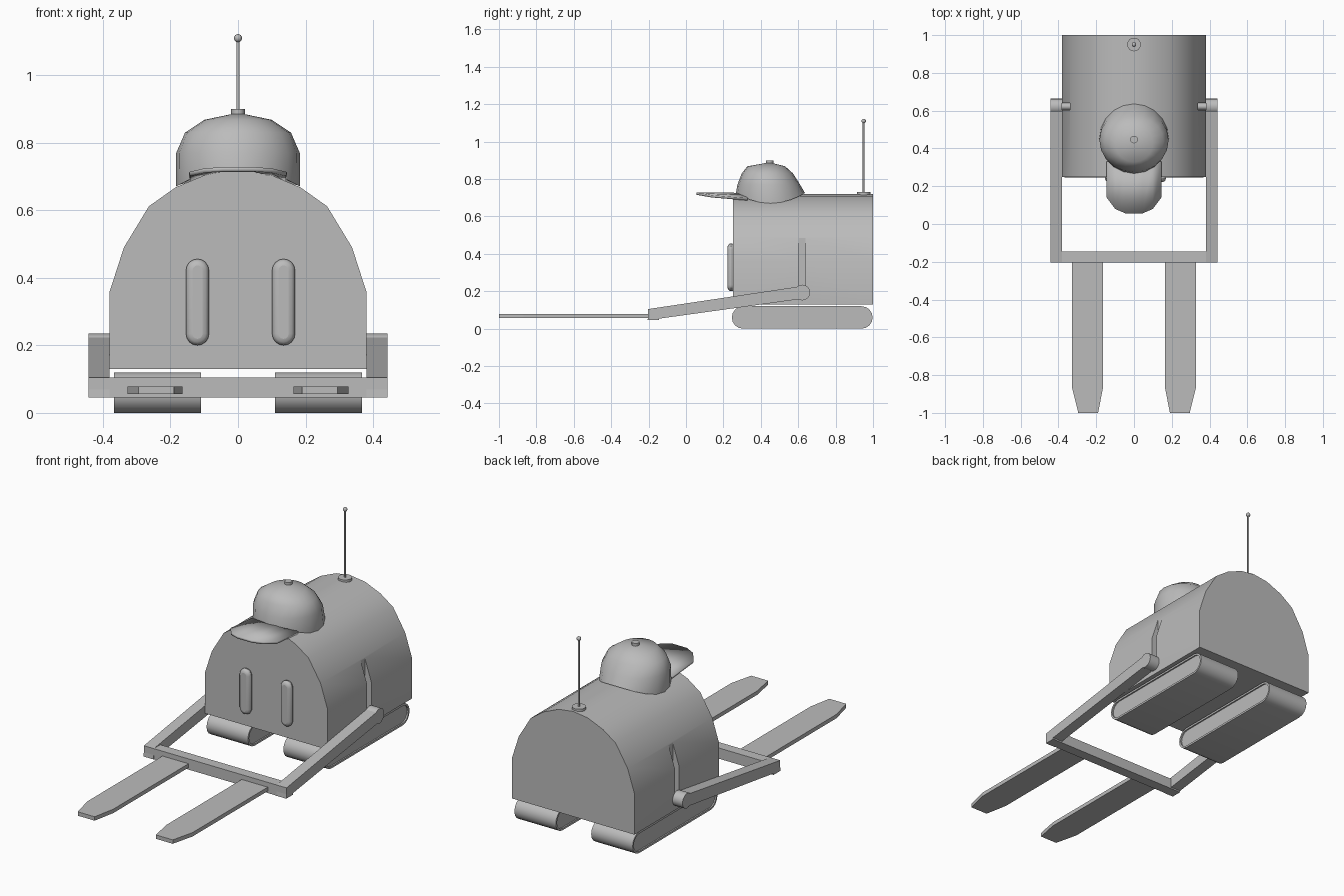
import bpy, bmesh, math
from mathutils import Matrix

if "Cube" in bpy.data.objects:
    bpy.data.objects.remove(bpy.data.objects["Cube"])

grey = bpy.data.materials.new("grey")
grey.diffuse_color = (0.5, 0.5, 0.5, 1)
grey.use_nodes = True
grey.node_tree.nodes["Principled BSDF"].inputs["Base Color"].default_value = grey.diffuse_color


def finish(name, bm, angle=None):
    bmesh.ops.recalc_face_normals(bm, faces=bm.faces)
    me = bpy.data.meshes.new(name)
    bm.to_mesh(me)
    bm.free()
    me.materials.append(grey)
    ob = bpy.data.objects.new(name, me)
    bpy.context.collection.objects.link(ob)
    if angle:
        bpy.ops.object.select_all(action='DESELECT')
        ob.select_set(True)
        bpy.context.view_layer.objects.active = ob
        bpy.ops.object.shade_smooth_by_angle(angle=math.radians(angle))
    return ob


def prism(name, pts, axis, a, b, angle=None):
    """Extrude a 2D outline along an axis from a to b."""
    bm = bmesh.new()
    place = {'x': lambda p, t: (t, p[0], p[1]),
             'y': lambda p, t: (p[0], t, p[1]),
             'z': lambda p, t: (p[0], p[1], t)}[axis]
    lo = [bm.verts.new(place(p, a)) for p in pts]
    hi = [bm.verts.new(place(p, b)) for p in pts]
    bm.faces.new(lo)
    bm.faces.new(hi)
    n = len(pts)
    for i in range(n):
        j = (i + 1) % n
        bm.faces.new((lo[i], lo[j], hi[j], hi[i]))
    return finish(name, bm, angle)


def box(name, x, y, z):
    return prism(name, [(x[0], y[0]), (x[1], y[0]), (x[1], y[1]), (x[0], y[1])], 'z', *z)


def circle(cx, cy, r, n):
    return [(cx + r * math.cos(2 * math.pi * i / n), cy + r * math.sin(2 * math.pi * i / n))
            for i in range(n)]


def stadium(y0, y1, z0, z1, n=8):
    r, zc = (z1 - z0) / 2, (z0 + z1) / 2
    pts = []
    for cy, start in ((y1 - r, -90), (y0 + r, 90)):
        for i in range(n + 1):
            a = math.radians(start + 180 * i / n)
            pts.append((cy + r * math.cos(a), zc + r * math.sin(a)))
    return pts


def cut(ob, cutter):
    m = ob.modifiers.new("cut", 'BOOLEAN')
    m.operation = 'DIFFERENCE'
    m.solver = 'EXACT'
    m.object = cutter
    cutter.hide_render = True
    cutter.hide_set(True)


# Arched body
half = [(0.38, 0.13), (0.38, 0.36), (0.338, 0.49), (0.264, 0.612), (0.185, 0.668), (0.09, 0.708)]
body = prism("body", half + [(0, 0.72)] + [(-x, z) for x, z in reversed(half)], 'y', 0.25, 1.0, 35)

for s, side in ((-1, "left"), (1, "right")):
    def span(a, b):
        return tuple(sorted((s * a, s * b)))

    # Slot in the body wall with the arm pivot pin
    cut(body, box(side + "_slot_cutter", span(0.34, 0.5), (0.603, 0.64), (0.17, 0.52)))
    prism(side + "_pivot_pin", circle(0.622, 0.193, 0.018, 12), 'x', *span(0.335, 0.39), 35)
    prism(side + "_pivot_barrel", circle(0.622, 0.193, 0.042, 16), 'x', *span(0.381, 0.443), 35)

    # Lift arm
    prism(side + "_arm", [(-0.205, 0.045), (-0.2, 0.105), (0.61, 0.226), (0.622, 0.16)],
          'x', *span(0.381, 0.443))

    # Fork tine with tapered tip
    prism(side + "_fork", [(s * x, y) for x, y in ((0.165, -0.17), (0.165, -0.87), (0.19, -1.0),
                           (0.295, -1.0), (0.327, -0.87), (0.327, -0.17))], 'z', 0.056, 0.078)

    # Track belt with a recessed side
    track = prism(side + "_track", stadium(0.245, 0.998, 0.0, 0.12), 'x', *span(0.11, 0.367), 35)
    for k, (a, b) in enumerate(((0.09, 0.118), (0.359, 0.39))):
        cut(track, prism(f"{side}_track_cutter_{k}", stadium(0.256, 0.987, 0.011, 0.109), 'x', *span(a, b)))

    # Rounded eye
    cx = 0.135 if s > 0 else -0.12
    eye = prism(side + "_eye", [(cx + (p[1] - 0.5), p[0]) for p in
                stadium(0.2, 0.456, 0.466, 0.534, 8)], 'y', 0.222, 0.26, 40)
    bev = eye.modifiers.new("round", 'BEVEL')
    bev.width, bev.segments, bev.limit_method = 0.02, 3, 'ANGLE'
    bev.angle_limit = math.radians(50)
    for p in eye.data.polygons:
        p.use_smooth = True

# Front crossbar
box("crossbar", (-0.443, 0.443), (-0.203, -0.145), (0.045, 0.105))

# Cap dome: rings of (z, x radius, front y, back y); the rim follows the body arch
rings = [(0.725, 0.184, 0.267, 0.636), (0.77, 0.183, 0.275, 0.61), (0.83, 0.157, 0.298, 0.572),
         (0.868, 0.1, 0.328, 0.53)]
bm = bmesh.new()
n = 20
loops = []
for k, (z, rx, yf, yb) in enumerate(rings):
    loop = []
    for i in range(n):
        a = 2 * math.pi * i / n
        x, y = rx * math.cos(a), (yf + yb) / 2 + (yb - yf) / 2 * math.sin(a)
        drop = 0.055 * math.cos(a) ** 2 if k == 0 else 0
        loop.append(bm.verts.new((x, y, z - drop)))
    loops.append(loop)
top = bm.verts.new((0, 0.447, 0.889))
for i in range(n):
    j = (i + 1) % n
    for lo, hi in zip(loops, loops[1:]):
        bm.faces.new((lo[i], lo[j], hi[j], hi[i]))
    bm.faces.new((loops[-1][i], loops[-1][j], top))
bm.faces.new(loops[0])
finish("cap_dome", bm, 45)

# Cap brim: a drooping sheet with rounded front corners
bm = bmesh.new()
grid = []
cols = [(-0.145, 0.14), (-0.1, 0.08), (-0.045, 0.056), (0.045, 0.056), (0.1, 0.08), (0.145, 0.14)]
for x, yf in cols:
    w = (x / 0.145) ** 2
    grid.append([bm.verts.new((x, y, 0.729 - w * (0.008 + 0.085 * (y - 0.055))))
                 for y in (yf, 0.33)])
for a, b in zip(grid, grid[1:]):
    bm.faces.new((a[0], b[0], b[1], a[1]))
brim = finish("cap_brim", bm, 35)
sol = brim.modifiers.new("thickness", 'SOLIDIFY')
sol.thickness, sol.offset = 0.013, -1

# Cap button
prism("cap_button", circle(0, 0.447, 0.02, 12), 'z', 0.88, 0.9, 35)

# Antenna
prism("antenna_base", circle(0, 0.95, 0.036, 16), 'z', 0.708, 0.73, 35)
prism("antenna_mast", circle(0, 0.95, 0.005, 8), 'z', 0.72, 1.11, 50)
bm = bmesh.new()
bmesh.ops.create_uvsphere(bm, u_segments=12, v_segments=8, radius=0.012,
                          matrix=Matrix.Translation((0, 0.95, 1.11)))
finish("antenna_ball", bm, 60)
